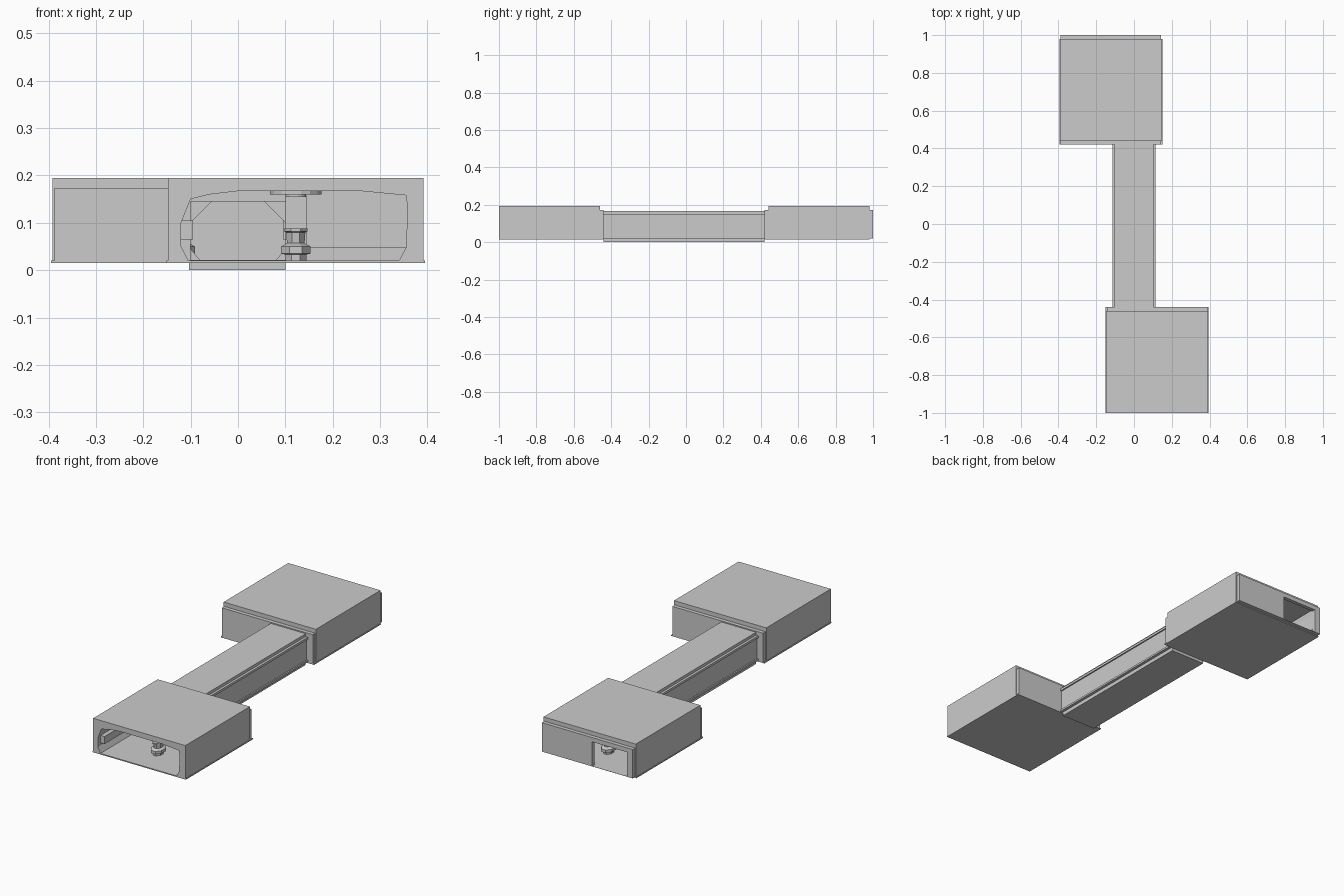
import bpy, bmesh
from mathutils import Matrix

if "Cube" in bpy.data.objects:
    bpy.data.objects.remove(bpy.data.objects["Cube"])

def make(name, bm):
    bmesh.ops.recalc_face_normals(bm, faces=bm.faces)
    me = bpy.data.meshes.new(name)
    bm.to_mesh(me)
    bm.free()
    ob = bpy.data.objects.new(name, me)
    bpy.context.collection.objects.link(ob)
    return ob

def prism(name, pts, y0, y1):
    """Extrude an x/z outline along y."""
    bm = bmesh.new()
    f = bm.faces.new([bm.verts.new((x, y0, z)) for x, z in pts])
    g = bmesh.ops.extrude_face_region(bm, geom=[f])['geom']
    bmesh.ops.translate(bm, vec=(0, y1 - y0, 0),
                        verts=[v for v in g if isinstance(v, bmesh.types.BMVert)])
    return make(name, bm)

def box(name, x0, x1, y0, y1, z0, z1):
    return prism(name, [(x0, z0), (x1, z0), (x1, z1), (x0, z1)], y0, y1)

def cut(ob, pts, y0, y1):
    """Subtract an extruded outline from an object."""
    c = prism("cutter", pts, y0, y1)
    c.hide_render = True
    m = ob.modifiers.new("cut", 'BOOLEAN')
    m.operation, m.solver, m.object = 'DIFFERENCE', 'EXACT', c
    bpy.context.view_layer.update()
    me = bpy.data.meshes.new_from_object(ob.evaluated_get(bpy.context.evaluated_depsgraph_get()))
    ob.modifiers.clear()
    ob.data = me
    bpy.data.objects.remove(c)
    return ob

def lathe(name, prof, x, y, n, sy=1.0):
    """Stack of rings (radius, z) about a vertical axis, stretched along y."""
    from math import cos, sin, pi
    bm = bmesh.new()
    rings = [[bm.verts.new((x + r * cos(2 * pi * (i + .5) / n), y + sy * r * sin(2 * pi * (i + .5) / n), z))
              for i in range(n)] for r, z in prof]
    for a, b in zip(rings, rings[1:]):
        for i in range(n):
            bm.faces.new((a[i], a[(i + 1) % n], b[(i + 1) % n], b[i]))
    bm.faces.new(rings[0])
    bm.faces.new(rings[-1])
    return make(name, bm)

ROOM = [(-.105, .02), (-.12, .05), (-.12, .1), (-.1, .15), (-.06, .16), (0, .167),
        (.26, .167), (.355, .158), (.358, .13), (.355, .048), (.34, .02)]
DOOR = [(-.1, .02), (.1, .02), (.1, .145), (-.1, .145)]
X0, X1 = -.148, .392

# Room module: shell, inset end wall, floor plate and interior fittings
parts = [
    cut(box("room_shell", X0, X1, -1, -.46, .02, .195), ROOM, -1.1, -.4),
    cut(box("room_end_wall", X0 + .004, X1 - .004, -.46, -.44, .02, .173), DOOR, -.5, -.4),
    box("room_floor", X0 - .003, X1 + .003, -1, -.44, .015, .0205),
    box("side_rail", -.121, -.095, -.98, -.47, .065, .105),
    box("wall_skirting", .145, .355, -.47, -.46, .02, .048),
    box("door_pilaster", .1, .145, -.475, -.46, .02, .158),
    lathe("ceiling_lamp", [(.022, .154), (.022, .16), (.055, .16), (.055, .168)], .122, -.84, 16),
    lathe("console_table", [(.024, .02), (.024, .033), (.034, .035), (.034, .05), (.026, .054),
                            (.02, .057), (.022, .08), (.027, .082), (.027, .088)], .122, -.84, 8, 1.4),
]

# Second room is the same module turned half round
for p in parts:
    o = p.copy()
    o.data = p.data.copy()
    o.name = "back_" + p.name
    o.data.transform(Matrix.Translation((0, -.02, 0)) @ Matrix.Diagonal((-1, -1, 1, 1)))
    bpy.context.collection.objects.link(o)

# Outer wall of the back room, with a window at one end
end = box("back_outer_wall", -X1 + .004, -X0 - .004, .98, 1, .02, .173)
cut(end, [(-.355, .021), (-.15, .021), (-.15, .15), (-.355, .15)], .9, 1.1)

# Corridor: stepped outer section, hollow inside
half = [(.115, .02), (.115, .03), (.108, .03), (.108, .14), (.115, .14), (.115, .152), (.102, .152), (.102, .167)]
outline = half + [(-x, z) for x, z in reversed(half)]
cut(prism("corridor", outline, -.44, .42), DOOR, -.5, .5)
box("corridor_floor", -.1, .1, -.44, .42, .015, .0215)
box("corridor_underside", -.103, .1, -.44, .42, 0, .02)

# Chamfered ribs inside the corridor
for i in range(3):
    y = -.42 + i * .4
    for s in (-1, 1):
        prism("corridor_rib", [(s * .1, .1), (s * .055, .145), (s * .1, .145)], y, y + .02)
        prism("corridor_foot", [(s * .1, .021), (s * .08, .021), (s * .1, .045)], y, y + .02)
